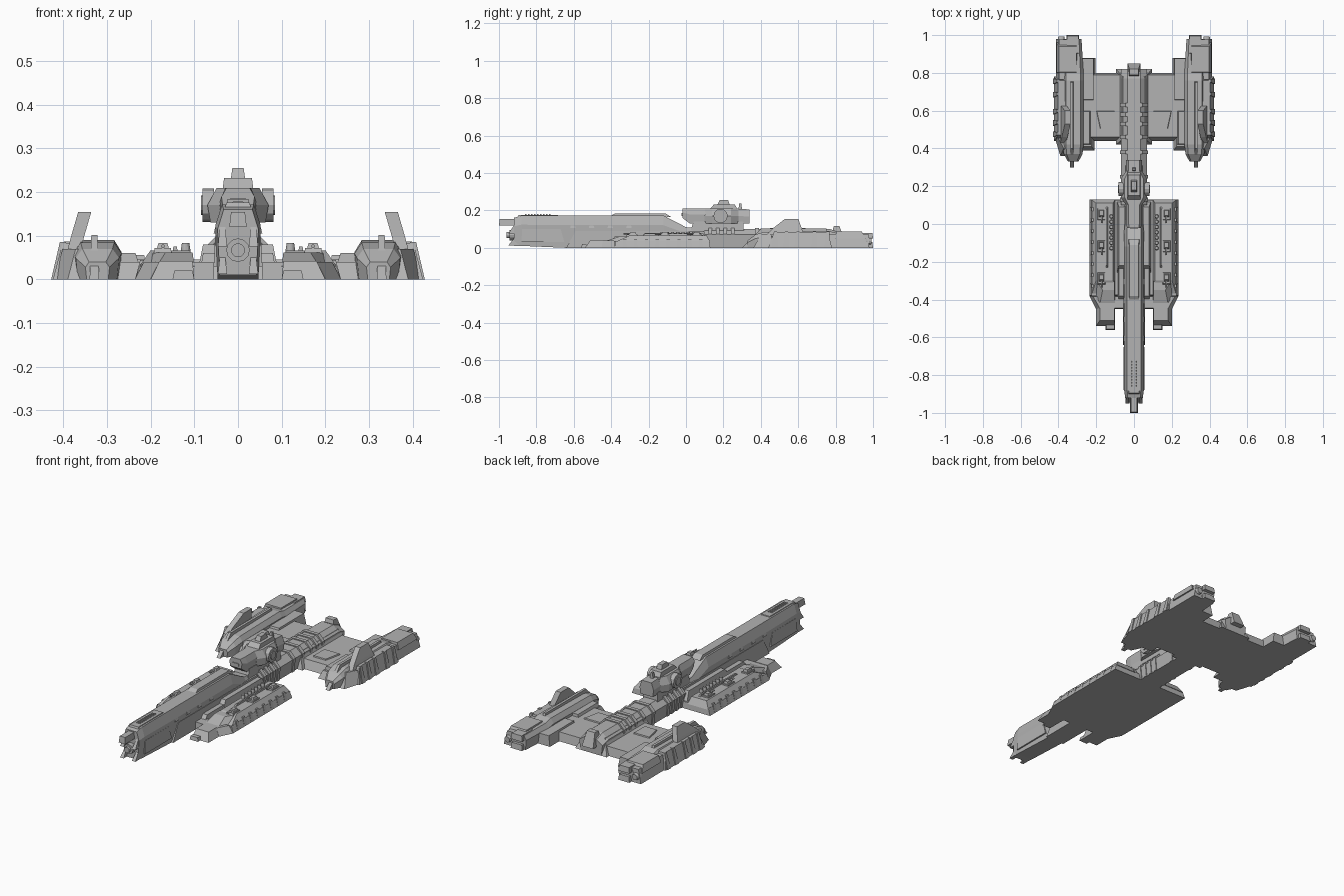
import bpy
import bmesh
from mathutils import Matrix, Vector

if "Cube" in bpy.data.objects:
    bpy.data.objects.remove(bpy.data.objects["Cube"], do_unlink=True)

grey = bpy.data.materials.new("hull_grey")
grey.use_nodes = True
grey.diffuse_color = (.45, .45, .45, 1)
grey.node_tree.nodes["Principled BSDF"].inputs["Base Color"].default_value = grey.diffuse_color


def finish(name, bm, mirror):
    bmesh.ops.recalc_face_normals(bm, faces=bm.faces)
    mesh = bpy.data.meshes.new(name)
    bm.to_mesh(mesh)
    bm.free()
    mesh.materials.append(grey)
    part = bpy.data.objects.new(name, mesh)
    bpy.context.collection.objects.link(part)
    if mirror:
        part.modifiers.new("Mirror", 'MIRROR')


def loft(name, rings, mirror):
    bm = bmesh.new()
    loops = [[bm.verts.new(point) for point in ring] for ring in rings]
    for this, following in zip(loops, loops[1:]):
        for i in range(len(this)):
            bm.faces.new((this[i - 1], this[i], following[i], following[i - 1]))
    bm.faces.new(loops[0])
    bm.faces.new(loops[-1])
    finish(name, bm, mirror)


def block(name, x, y, z, front=.004, back=.004, inner=.004, outer=.004, taper=0):
    """Box whose top edges move in; a single x means a centred half width, a pair is mirrored.
    Taper narrows the outer side at the front end."""
    mirror = isinstance(x, tuple)
    left, right = x if mirror else (-x, x)
    (near, far), (low, high) = y, z
    floor = [(left, near, low), (right - taper, near, low), (right, far, low), (left, far, low)]
    roof = [(left + inner, near + front, high), (right - taper - outer, near + front, high),
            (right - outer, far - back, high), (left + inner, far - back, high)]
    loft(name, [floor, roof], mirror)


def beam(name, stations, x=0, shoulder=.7, crown=.7):
    """Loft along y through stations of y, half width, bottom and top, with chamfered shoulders."""
    rings = []
    for y, width, low, high in stations:
        bend = low + shoulder * (high - low)
        half = [(width * .9, low), (width, bend), (width * crown, high)]
        outline = half + [(-w, z) for w, z in reversed(half)]
        rings.append([(x + w, y, z) for w, z in outline])
    loft(name, rings, x > 0)


def tube(name, centre, radius, length, axis, tip=1):
    bm = bmesh.new()
    turn = Vector((0, 0, 1)).rotation_difference(axis).to_matrix().to_4x4()
    bmesh.ops.create_cone(bm, cap_ends=True, segments=12, radius1=radius, radius2=radius * tip,
                          depth=length, matrix=Matrix.Translation(centre) @ turn)
    finish(name, bm, centre[0] > 0)


ACROSS, ALONG, UP = Vector((1, 0, 0)), Vector((0, 1, 0)), Vector((0, 0, 1))
keel = .052

# Long forward hull
beam("main_hull", [(-.92, keel * .9, .01, .16), (-.88, keel, .01, .172), (-.65, keel, 0, .172),
                   (-.12, keel, 0, .172), (0, keel, 0, .11), (.14, keel, 0, .1)])
block("hull_skirt", x=.057, y=(-.64, .1), z=(0, .09), front=.05)
block("nose_skirt", x=.056, y=(-.88, -.65), z=(.03, .1), back=.02)
block("top_strip", x=.028, y=(-.41, -.08), z=(.165, .184), front=.03, back=.03)
block("upper_nose", x=.02, y=(-1, -.88), z=(.12, .154))
block("nose_plate", x=.03, y=(-.9, -.68), z=(.165, .176))
for i in range(9):
    near = -.86 + i * .016
    block("nose_vent", x=.014, y=(near, near + .008), z=(.174, .18), front=0, back=0)
for i in range(4):
    near = -.62 + i * .1
    block("hull_window", x=(.045, .056), y=(near, near + .03), z=(.105, .12))

# Prow prongs and round gun
block("lower_prong", x=(.025, .046), y=(-.95, -.88), z=(.012, .05), front=.03)
block("upper_prong", x=(.025, .046), y=(-.95, -.88), z=(.075, .12), front=.03)
tube("prow_gun", (0, -.92, .067), radius=.027, length=.05, axis=ALONG)
tube("prow_gun_tip", (0, -.94, .067), radius=.016, length=.04, axis=ALONG)

# Forward pontoons
inside, outside = .1, .236
block("pontoon_base", x=(.04, outside), y=(-.38, .13), z=(0, .035), outer=.012)
block("pontoon_deck", x=(inside, outside - .01), y=(-.38, .13), z=(.03, .066),
      front=.08, back=.02, inner=.01, outer=.025)
block("pontoon_nose", x=(.04, outside), y=(-.45, -.38), z=(0, .04), outer=.02, taper=.035)
block("nose_ramp", x=(inside, outside - .02), y=(-.45, -.3), z=(.03, .062),
      front=.1, outer=.02, taper=.03)
block("pontoon_prong", x=(inside, .2), y=(-.54, -.44), z=(0, .042), front=.03, outer=.02)
block("prong_tip", x=(inside, .15), y=(-.56, -.53), z=(0, .02))
block("inner_shelf", x=(.045, .09), y=(-.43, .1), z=(0, .06), front=.05, outer=.01)
block("inner_rail", x=(.05, .09), y=(-.26, .12), z=(.03, .08), front=.04, back=.03, outer=.01)
block("deck_spine", x=(.136, .152), y=(-.25, .11), z=(.05, .075), front=.03, back=.03)
turret_x = .172
for y in (.05, -.12, -.29):
    block("turret_base", x=(.15, .195), y=(y - .035, y + .035), z=(.05, .072), front=.01)
    block("turret", x=(.158, .186), y=(y - .015, y + .025), z=(.07, .084), front=.01)
    tube("turret_barrel", (turret_x, y - .025, .076), radius=.004, length=.04, axis=ALONG)
for i in range(7):
    y = .04 - i * .028
    tube("missile_cell", (.12, y, .072), radius=.012, length=.024, axis=UP, tip=.7)
for i in range(8):
    near = -.34 + i * .058
    block("pontoon_rib", x=(.21, outside), y=(near, near + .025), z=(0, .045), outer=.012)

# Neck and rear spine
neck = .07
beam("neck", [(.1, neck, 0, .1), (.46, neck, 0, .1)], crown=.5)
block("rear_flank", x=.095, y=(.42, .82), z=(0, .08), front=.03, back=.04,
      inner=.035, outer=.035)
beam("rear_spine", [(.42, neck, 0, .1), (.77, neck, 0, .1), (.82, neck, 0, .08)], crown=.5)
for y in (.13, .17, .21, .25, .38, .46, .53, .58, .63):
    beam("spine_rib", [(y - .01, neck + .005, 0, .105), (y + .01, neck + .005, 0, .105)], crown=.6)
block("tail_block", x=.034, y=(.77, .85), z=(.04, .115), front=.02, back=.03,
      inner=.01, outer=.01)

# Command tower
block("tower_pedestal", x=.045, y=(.02, .31), z=(.08, .14), front=.02)
girth, base, roof = .042, .13, .21
beam("tower_front", [(-.02, girth * .9, .16, roof), (.02, girth, base, roof),
                     (.12, girth, base, roof)], shoulder=.6)
beam("tower_middle", [(.1, girth, base, roof), (.14, neck, base, roof),
                      (.24, neck, base, roof), (.28, girth, base, roof)], shoulder=.5)
beam("tower_rear", [(.25, girth, base, roof), (.34, girth, base, roof - .005)], shoulder=.5)
tube("tower_drum", (.068, .185, .17), radius=.038, length=.026, axis=ACROSS)
tube("tower_drum_cap", (.08, .185, .17), radius=.022, length=.01, axis=ACROSS)
block("bridge", x=.036, y=(.12, .28), z=(.2, .232), front=.03, back=.02)
block("bridge_top", x=.017, y=(.165, .235), z=(.225, .255), front=.015, back=.01)
block("rear_mast", x=.01, y=(.28, .3), z=(.2, .236))
block("tower_window", x=.022, y=(-.024, .01), z=(.17, .185), front=0)

# Rear wing plates
block("wing_plate", x=(.04, .3), y=(.44, .8), z=(0, .046), front=.02, back=.01)
block("wing_shoulder", x=(.21, .3), y=(.39, .46), z=(0, .04), front=.02, inner=.015)
block("wing_block", x=(.205, .3), y=(.64, .88), z=(0, .056), front=.02, inner=.01)
block("wing_hatch", x=(.1, .2), y=(.5, .6), z=(.04, .052), taper=.02)
block("wing_front_block", x=(.225, .28), y=(.42, .6), z=(.03, .06), inner=.01)

# Rear side pods
core = .055
beam("pod_core", [(.33, core * .5, 0, .04), (.37, core * .9, 0, .07), (.42, core, 0, .085),
                  (.76, core, 0, .09), (.8, core, 0, .08), (.98, core * .8, 0, .076)], x=.322)
block("pod_blade", x=(.318, .34), y=(.3, .79), z=(0, .102), front=.1, back=.04)
block("shell_front", x=(.345, .42), y=(.36, .46), z=(0, .07), front=.04, outer=.018, taper=.03)
block("pod_shell", x=(.345, .424), y=(.44, .78), z=(0, .083), front=.03, back=.02, outer=.022)
block("shell_rear", x=(.345, .414), y=(.76, .98), z=(0, .074), outer=.018)
for y in (.46, .52, .58, .67, .74):
    block("shell_slat", x=(.39, .428), y=(y, y + .03), z=(0, .086), front=.01, outer=.02)
block("fin_root", x=(.36, .39), y=(.43, .63), z=(.07, .1), front=.03, back=.01,
      inner=-.008, outer=.008)
block("pod_fin", x=(.352, .382), y=(.46, .62), z=(.1, .155), front=.07, back=.02,
      inner=-.016, outer=.016)
block("engine_cowl", x=(.3, .41), y=(.8, .96), z=(.05, .087), back=.02, outer=.012)
for low, high in ((0, .03), (.05, .08)):
    block("engine_prong", x=(.29, .358), y=(.9, 1), z=(low, high))
tube("engine_nozzle", (.385, .978, .035), radius=.022, length=.03, axis=ALONG, tip=.7)
